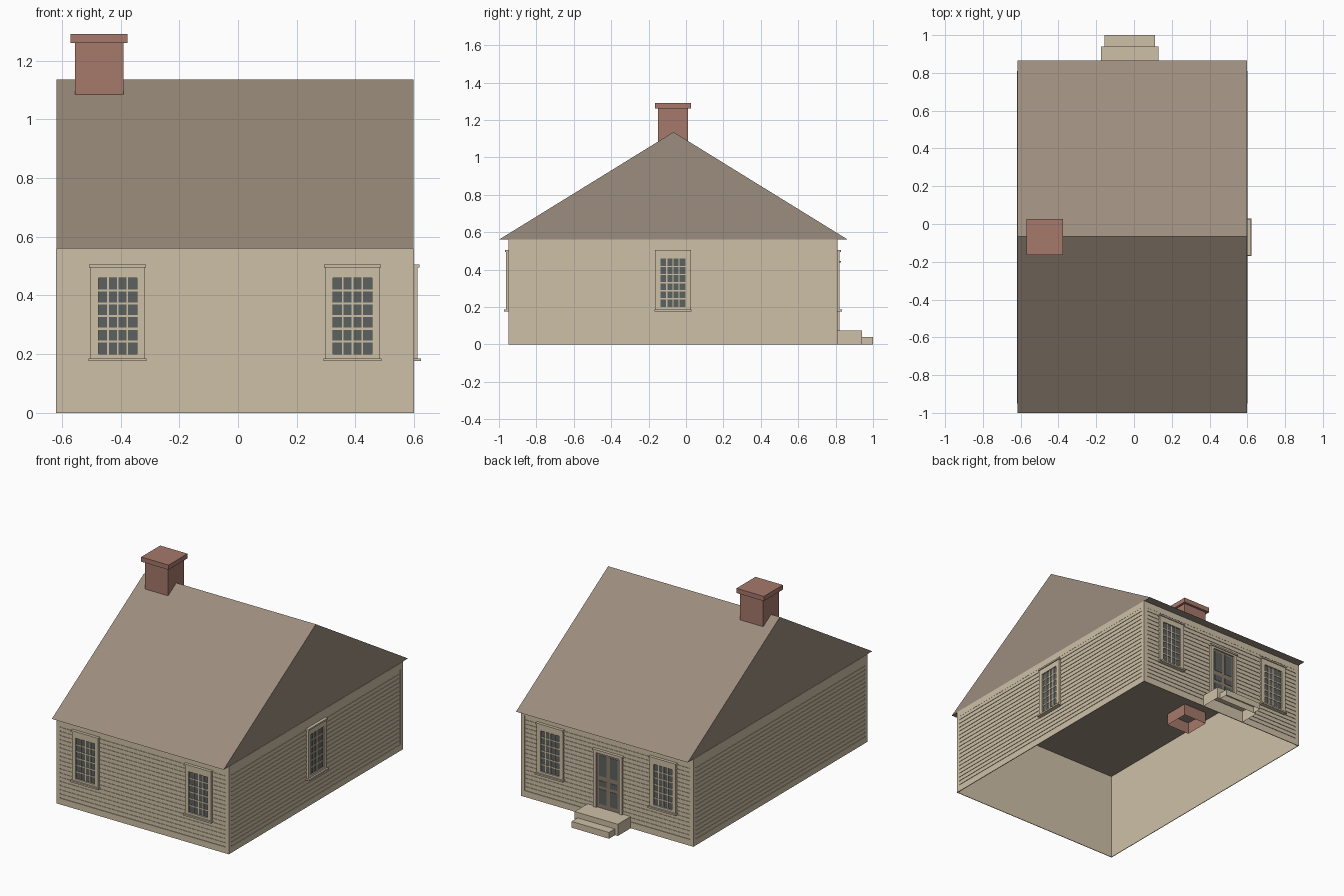
import bpy, bmesh
from math import pi
from mathutils import Matrix

cube = bpy.data.objects.get("Cube")
if cube:
    bpy.data.objects.remove(cube, do_unlink=True)


def material(name, rgb):
    lin = [((c / 255 + 0.055) / 1.055) ** 2.4 for c in rgb] + [1]
    m = bpy.data.materials.new(name)
    m.use_nodes = True
    m.diffuse_color = lin
    m.node_tree.nodes["Principled BSDF"].inputs["Base Color"].default_value = lin
    return m


CREAM = material("cream paint", (206, 192, 167))
ROOF = material("taupe roof", (156, 141, 126))
BRICK = material("red brick", (166, 121, 107))
GLASS = material("grey glass", (92, 97, 94))
DOOR = material("brown door", (138, 124, 108))

CX, CY = -0.01, -0.07          # centre of the house
HX, HY = 0.61, 0.88            # half width and half depth
EAVE, RIDGE = 0.56, 1.135


def build(name, boxes, mat, matrix=Matrix(), open_sides=()):
    """Join boxes (x0, x1, y0, y1, z0, z1) into one object, dropping faces by normal."""
    bm = bmesh.new()
    for x0, x1, y0, y1, z0, z1 in boxes:
        vs = bmesh.ops.create_cube(bm, size=1)["verts"]
        for v in vs:
            v.co.x = x1 if v.co.x > 0 else x0
            v.co.y = y1 if v.co.y > 0 else y0
            v.co.z = z1 if v.co.z > 0 else z0
    bm.normal_update()
    drop = [f for f in bm.faces if round(f.normal.z) in open_sides and abs(f.normal.z) > 0.5]
    bmesh.ops.delete(bm, geom=drop, context="FACES")
    bm.transform(matrix)
    me = bpy.data.meshes.new(name)
    bm.to_mesh(me)
    bm.free()
    me.materials.append(mat)
    ob = bpy.data.objects.new(name, me)
    bpy.context.collection.objects.link(ob)
    return ob


def on_wall(u0, u1, z0, z1, out, back=-0.004):
    """Box on a wall: u runs along the wall, out is how far it stands proud."""
    return (u0, u1, -out, -back, z0, z1)


def wall_matrix(turn, dist):
    return (Matrix.Translation((CX, CY, 0)) @ Matrix.Rotation(turn * pi / 2, 4, "Z")
            @ Matrix.Translation((0, -dist, 0)))


def add_siding(label, half, m):
    # Corner boards, base board and frieze
    e = half - 0.025
    trim = [on_wall(-half, -e, 0, EAVE, 0), on_wall(e, half, 0, EAVE, 0),
            on_wall(-e, e, 0, 0.04, 0), on_wall(-e, e, 0.52, EAVE, 0)]
    build(label + "_trim", trim, CREAM, m)
    # Horizontal clapboards with narrow gaps
    rows = 18
    pitch = 0.48 / rows
    boards = [on_wall(-e, e, 0.04 + i * pitch + 0.006, 0.04 + (i + 1) * pitch, -0.001)
              for i in range(rows)]
    build(label + "_clapboards", boards, CREAM, m)


def add_window(label, u, m):
    w, z0, z1, side = 0.066, 0.2, 0.46, 0.093
    m = m @ Matrix.Translation((u, 0, 0))
    build(label + "_glass", [on_wall(-w, w, z0, z1, 0.004)], GLASS, m)
    # Casing with cap and sill
    build(label + "_casing", [
        on_wall(-side, -w, 0.185, 0.495, 0.012), on_wall(w, side, 0.185, 0.495, 0.012),
        on_wall(-w, w, z1, 0.495, 0.012), on_wall(-w, w, 0.185, z0, 0.012),
        on_wall(-0.097, 0.097, 0.495, 0.505, 0.018),
        on_wall(-0.099, 0.099, 0.176, 0.186, 0.023)], CREAM, m)
    # Glazing bars: four panes across, six up
    bars = []
    for i in range(1, 4):
        c = -w + 2 * w * i / 4
        bars.append(on_wall(c - 0.003, c + 0.003, z0, z1, 0.008))
    for i in range(1, 6):
        c = z0 + (z1 - z0) * i / 6
        bars.append(on_wall(-w, w, c - 0.0035, c + 0.0035, 0.007))
    build(label + "_bars", bars, CREAM, m)


# Wall shell, open above and below
IN = 0.005
build("wall_shell", [(CX - HX + IN, CX + HX - IN, CY - HY + IN, CY + HY - IN, 0, EAVE)],
      CREAM, open_sides=(-1, 1))

# Each wall: quarter turn, distance from centre, half length, window positions
WALLS = {
    "front": (0, HY, HX, (-0.4, 0.4)),
    "left": (1, HX, HY, (0,)),
    "back": (2, HY, HX, (-0.4, 0.4)),
    "right": (3, HX, HY, ()),
}
for label, (turn, dist, half, windows) in WALLS.items():
    m = wall_matrix(turn, dist)
    add_siding(label, half, m)
    for i, u in enumerate(windows):
        add_window(f"{label}_window_{i + 1}", u, m)

# Back door
m = wall_matrix(2, HY) @ Matrix.Translation((0.01, 0, 0))
build("door", [on_wall(-0.08, 0.08, 0.075, 0.425, 0.003)], DOOR, m)
panels = []
for z0, z1 in ((0.28, 0.412), (0.215, 0.25), (0.1, 0.195)):
    panels += [on_wall(-0.066, -0.012, z0, z1, 0.005), on_wall(0.012, 0.066, z0, z1, 0.005)]
build("door_panels", panels, GLASS, m)
build("door_casing", [
    on_wall(-0.102, -0.08, 0.075, 0.437, 0.012), on_wall(0.08, 0.102, 0.075, 0.437, 0.012),
    on_wall(-0.08, 0.08, 0.425, 0.437, 0.012),
    on_wall(-0.107, 0.107, 0.437, 0.447, 0.018)], CREAM, m)

# Door steps, open underneath
build("steps", [(-0.175, 0.13, 0.81, 0.94, 0, 0.075), (-0.155, 0.11, 0.94, 1, 0, 0.04)],
      CREAM, open_sides=(-1,))

# Gable roof: a box whose top edges are pulled together at the ridge
roof = build("roof", [(-0.618, 0.598, -1, 0.865, EAVE, RIDGE)], ROOF)
bm = bmesh.new()
bm.from_mesh(roof.data)
for v in bm.verts:
    if v.co.z > 1:
        v.co.y = -0.067
bmesh.ops.remove_doubles(bm, verts=bm.verts, dist=0.0001)
bm.to_mesh(roof.data)
bm.free()

# Chimney shaft passes through the roof, open at the bottom
build("chimney_shaft", [(-0.555, -0.39, -0.15, 0.012, 0.485, 1.265)], BRICK, open_sides=(-1, 1))
build("chimney_cap", [(-0.57, -0.376, -0.165, 0.027, 1.26, 1.29)], BRICK)
